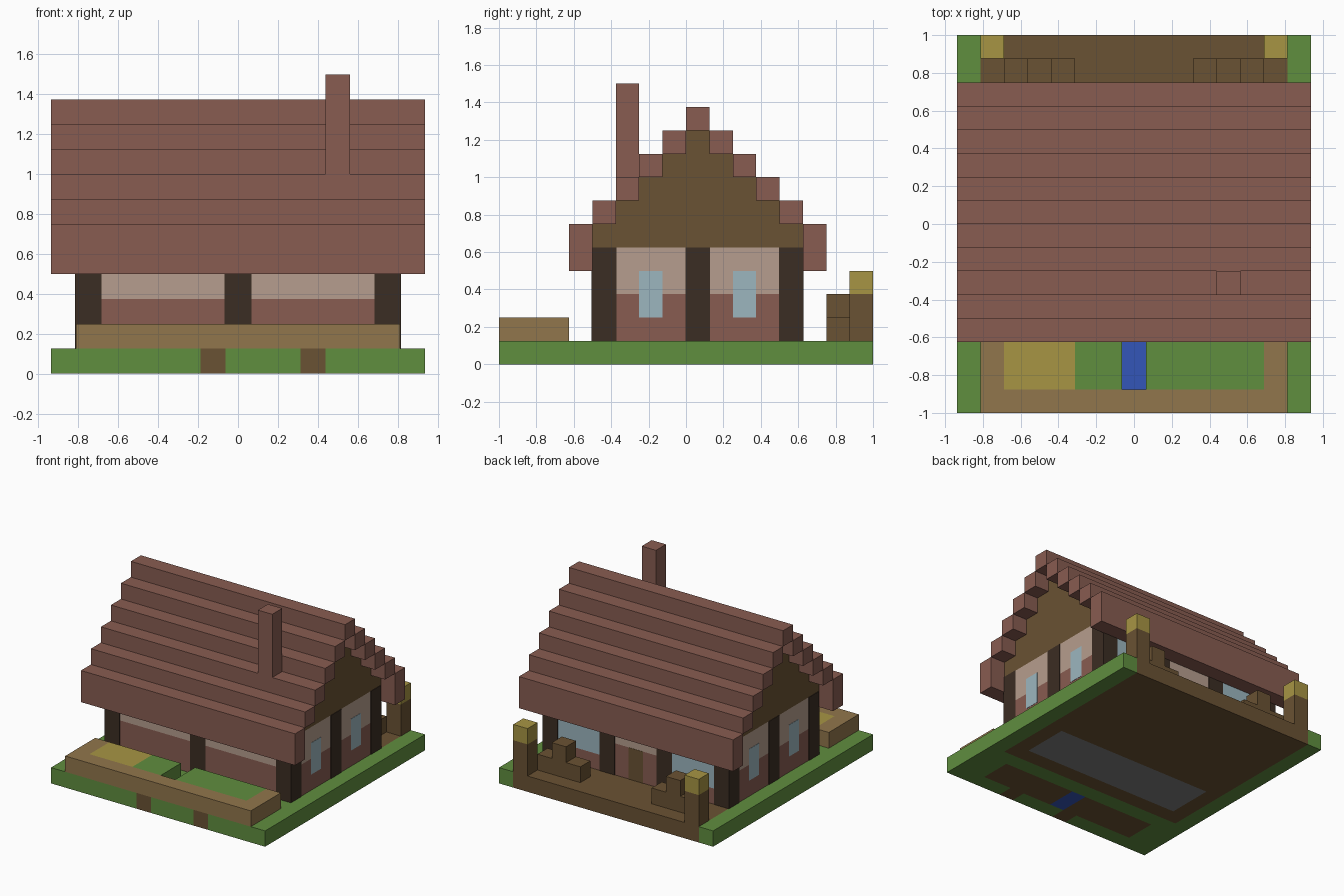
import bpy, bmesh
from mathutils import Vector

old = bpy.data.objects.get("Cube")
if old:
    bpy.data.objects.remove(old, do_unlink=True)

U = 0.125       # block size
PLATE = 0.004   # thickness of painted details
CY = 0.0625     # y of the ridge line


def material(name, rgb):
    lin = [(c / 255 / 12.92) if c < 11 else ((c / 255 + 0.055) / 1.055) ** 2.4 for c in rgb]
    m = bpy.data.materials.new(name)
    m.use_nodes = True
    m.diffuse_color = (*lin, 1)
    m.node_tree.nodes["Principled BSDF"].inputs["Base Color"].default_value = (*lin, 1)
    return m


brick = material("brick red", (136, 92, 81))
grass = material("grass green", (96, 142, 63))
plank = material("light wood", (145, 118, 76))
timber = material("dark timber", (59, 45, 35))
plaster = material("beige plaster", (182, 158, 142))
earth = material("earth brown", (106, 82, 51))
straw = material("straw yellow", (167, 149, 68))
water = material("water blue", (52, 86, 184))
glass = material("window blue", (156, 182, 191))
stone = material("stone grey", (126, 126, 126))


def finish(name, bm, mats):
    mesh = bpy.data.meshes.new(name)
    bm.to_mesh(mesh)
    bm.free()
    for m in mats:
        mesh.materials.append(m)
    obj = bpy.data.objects.new(name, mesh)
    bpy.context.scene.collection.objects.link(obj)
    return obj


def cube_mesh(x, y, z):
    """Box between the given (low, high) ranges."""
    bm = bmesh.new()
    bmesh.ops.create_cube(bm, size=1)
    for v in bm.verts:
        v.co = [r[0] if c < 0 else r[1] for c, r in zip(v.co, (x, y, z))]
    return bm


def box(name, mat, x, y, z):
    return finish(name, cube_mesh(x, y, z), [mat])


def around(c, half=U / 2):
    return (c - half, c + half)


# Ground slab: cut into blocks, coloured by what each block is made of
GROUND = [grass, earth, water, stone]


def ground_kind(x, y):
    ax = abs(x)
    if y > -0.5:
        if ax < 0.6875 and -0.375 < y < 0:
            return 3
        return 1 if ax < 0.8125 else 0
    if -0.875 < y < -0.625 and ax < 0.6875:
        return 2 if ax < 0.0625 else 1
    if y < -0.875 and (abs(x + U) < U / 2 or abs(x - 3 * U) < U / 2):
        return 1
    return 0


bm = cube_mesh((-0.9375, 0.9375), (-1, 1), (0, U))
for axis, half, count in ((0, 0.9375, 15), (1, 1, 16)):
    for i in range(1, count):
        co, no = Vector(), Vector()
        co[axis], no[axis] = i * U - half, 1
        bmesh.ops.bisect_plane(bm, geom=bm.verts[:] + bm.edges[:] + bm.faces[:],
                               plane_co=co, plane_no=no)
bm.normal_update()
for f in bm.faces:
    p = f.calc_center_median() - f.normal * 0.02
    f.material_index = ground_kind(p.x, p.y)
finish("ground", bm, GROUND)

# House walls: brick below, plaster above
WX, WY = (-0.8125, 0.8125), (-0.5, 0.625)
box("lower_wall", brick, WX, WY, (U, 3 * U))
box("upper_wall", plaster, WX, WY, (3 * U, 5 * U))


# Timber posts, just proud of the walls
def post(name, x, y):
    box(name, timber, around(x, U / 2 + PLATE), around(y, U / 2 + PLATE), (U, 5 * U))


for side, s in (("left", 1), ("right", -1)):
    post(side + "_front_post", s * 0.75, -0.4375)
    post(side + "_middle_post", s * 0.75, CY)
    post(side + "_back_post", s * 0.75, 0.5625)
    post(side + "_back_inner_post", s * 0.25, 0.5625)
post("front_middle_post", 0, -0.4375)

# Windows and door
for side, s in (("left", 1), ("right", -1)):
    for place, y in (("front", -0.1875), ("back", 0.3125)):
        box(f"{side}_{place}_window", glass, around(s * 0.8125, PLATE / 2),
            around(y), (2 * U, 4 * U))
    box(side + "_rear_window", glass, around(s * 0.5, 1.5 * U),
        around(0.625, PLATE / 2), (2 * U, 4 * U))
box("back_door", earth, around(0), around(0.625, PLATE / 2), (U, 3 * U))

# Stepped gable
for k in range(5):
    box(f"gable_step_{k + 1}", earth, WX, around(CY, (4.5 - k) * U),
        ((5 + k) * U, (6 + k) * U))

# Stepped roof, mirrored about the ridge, with a deeper eave course
RX = (-0.9375, 0.9375)
box("roof_ridge", brick, RX, around(CY), (10 * U, 11 * U))
for side, s in (("front", -1), ("back", 1)):
    for n in range(1, 6):
        low = (10 - n) * U if n < 5 else 4 * U
        box(f"{side}_roof_course_{n}", brick, RX, around(CY + s * n * U), (low, (11 - n) * U))

# Chimney
box("chimney", brick, around(0.5), around(-0.3125), (7.5 * U, 12 * U))

# Front planter: wooden rim, crops and a water channel left open in the middle
box("planter_front_rim", plank, WX, (-1, -0.875), (U, 2 * U))
for side, s in (("left", 1), ("right", -1)):
    box(side + "_planter_rim", plank, around(s * 0.75), (-0.875, -0.625), (U, 2 * U))
for name, mat, x in (("ripe_crop", straw, (-0.6875, -0.3125)),
                     ("right_green_crop", grass, (-0.3125, -0.0625)),
                     ("left_green_crop", grass, (0.0625, 0.6875))):
    box(name, mat, x, (-0.875, -0.625), (U, 2 * U))

# Back yard: lamp posts and stepped seats
for side, s in (("left", 1), ("right", -1)):
    box(side + "_lamp_post", earth, around(s * 0.75), (0.875, 1), (U, 3 * U))
    box(side + "_lamp", straw, around(s * 0.75), (0.875, 1), (3 * U, 4 * U))
    for name, x, top in (("outer_seat", 0.625, 2), ("table", 0.5, 3), ("inner_seat", 0.375, 2)):
        box(f"{side}_{name}", earth, around(s * x), (0.75, 0.875), (U, top * U))
